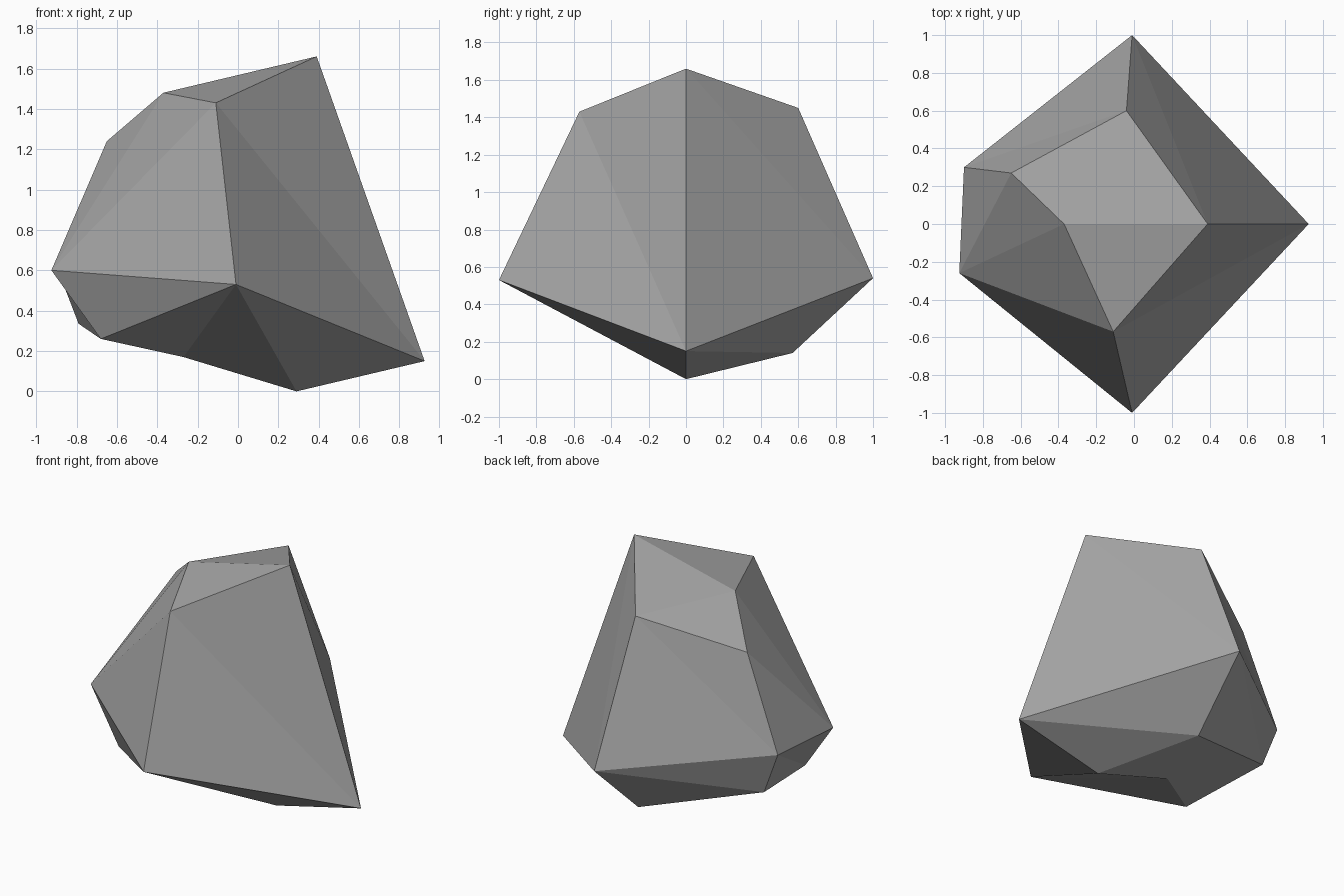
import bpy
import bmesh

cube = bpy.data.objects.get("Cube")
if cube:
    bpy.data.objects.remove(cube, do_unlink=True)

# Stone colour
stone = bpy.data.materials.new("stone_grey")
grey = (0.38, 0.38, 0.38, 1.0)
stone.use_nodes = True
stone.diffuse_color = grey
shader = next(n for n in stone.node_tree.nodes if n.type == "BSDF_PRINCIPLED")
shader.inputs["Base Color"].default_value = grey
shader.inputs["Roughness"].default_value = 0.9

# Three five-cornered rings, running round from +x towards +y
base_ring = [(0.29, 0, 0), (-0.04, 0.57, 0.14), (-0.79, 0.29, 0.335),
             (-0.68, -0.31, 0.26), (-0.27, 0, 0.17)]
waist_ring = [(0.925, 0, 0.15), (-0.01, 1, 0.54), (-0.90, 0.30, 0.62),
              (-0.925, -0.26, 0.60), (-0.01, -1, 0.53)]
crown_ring = [(0.39, 0, 1.66), (-0.04, 0.60, 1.45), (-0.65, 0.27, 1.24),
              (-0.37, 0, 1.48), (-0.11, -0.57, 1.43)]

bm = bmesh.new()
base, waist, crown = ([bm.verts.new(p) for p in ring]
                      for ring in (base_ring, waist_ring, crown_ring))


def bridge(lower, upper, flipped):
    """Join two rings with triangles; one side is split the other way."""
    count = len(lower)
    for i in range(count):
        j = (i + 1) % count
        if i == flipped:
            bm.faces.new((lower[i], lower[j], upper[j]))
            bm.faces.new((lower[i], upper[j], upper[i]))
        else:
            bm.faces.new((lower[i], lower[j], upper[i]))
            bm.faces.new((lower[j], upper[j], upper[i]))


def cap(ring, start):
    """Close a ring with a fan of triangles from one corner."""
    count = len(ring)
    turned = [ring[(start + k) % count] for k in range(count)]
    for k in range(1, count - 1):
        bm.faces.new((turned[0], turned[k], turned[k + 1]))


# Undercut, sloping sides, top and underside
bridge(base, waist, 3)
bridge(waist, crown, 3)
cap(crown, 3)
cap(base, 4)
bmesh.ops.recalc_face_normals(bm, faces=bm.faces[:])

mesh = bpy.data.meshes.new("rock")
bm.to_mesh(mesh)
bm.free()
mesh.materials.append(stone)
rock = bpy.data.objects.new("rock", mesh)
bpy.context.collection.objects.link(rock)
